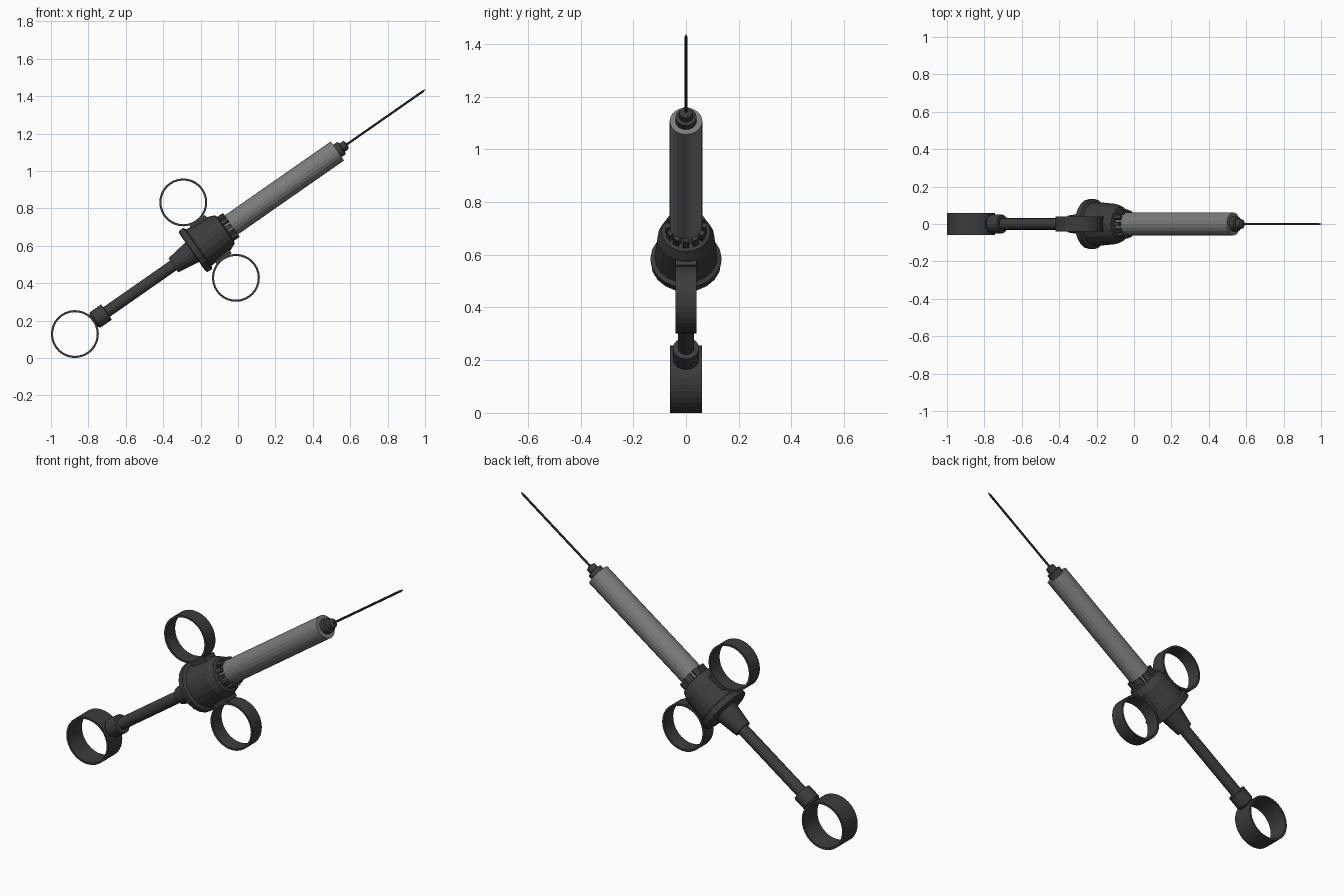
import bpy, bmesh, math
from mathutils import Matrix, Vector

if "Cube" in bpy.data.objects:
    bpy.data.objects.remove(bpy.data.objects["Cube"])

# The syringe is built along local +X (distance from the thumb ring centre), then tilted
ANGLE = math.radians(34.9)
TILT = Matrix.Translation((-0.872, 0, 0.128)) @ Matrix.Rotation(-ANGLE, 4, 'Y')


def material(name, v):
    m = bpy.data.materials.new(name)
    m.diffuse_color = (v, v, v, 1)
    m.use_nodes = True
    m.node_tree.nodes["Principled BSDF"].inputs["Base Color"].default_value = m.diffuse_color
    return m


DARK = material("dark_metal", 0.045)
LIGHT = material("grey_barrel", 0.2)


def finish(name, bm, mat):
    bmesh.ops.recalc_face_normals(bm, faces=bm.faces[:])
    me = bpy.data.meshes.new(name)
    bm.to_mesh(me)
    bm.free()
    me.transform(TILT)
    me.materials.append(mat)
    ob = bpy.data.objects.new(name, me)
    bpy.context.collection.objects.link(ob)
    return ob


def lathe(name, profile, sides, mat=DARK):
    """Closed turned part; profile is (distance along axis, radius)."""
    bm = bmesh.new()
    rings = []
    for s, r in profile:
        rings.append([bm.verts.new((s, r * math.cos(2 * math.pi * i / sides),
                                    r * math.sin(2 * math.pi * i / sides)))
                      for i in range(sides)])
    for a, b in zip(rings, rings[1:]):
        for i in range(sides):
            j = (i + 1) % sides
            bm.faces.new((a[i], a[j], b[j], b[i]))
    bm.faces.new(rings[0])
    bm.faces.new(rings[-1])
    return finish(name, bm, mat)


def finger_ring(name, s, n, half_width, outer=0.128, inner=0.117, sides=32):
    """Flat band with its hole facing the front."""
    bm = bmesh.new()
    section = [(outer, -half_width), (outer, half_width),
               (inner, half_width), (inner, -half_width)]
    loops = []
    for i in range(sides):
        a = 2 * math.pi * i / sides
        loops.append([bm.verts.new((s + r * math.cos(a), y, n + r * math.sin(a)))
                      for r, y in section])
    for i in range(sides):
        a, b = loops[i], loops[(i + 1) % sides]
        for k in range(4):
            m = (k + 1) % 4
            bm.faces.new((a[k], a[m], b[m], b[k]))
    return finish(name, bm, DARK)


def add_box(bm, centre, size, spin=0.0):
    mat = (Matrix.Rotation(spin, 4, 'X') @ Matrix.Translation(centre)
           @ Matrix.Diagonal(Vector((*size, 1))))
    bmesh.ops.create_cube(bm, size=1, matrix=mat)


# Thumb ring, its collar and the plunger rod
finger_ring("thumb_ring", 0, 0, 0.06)
lathe("thumb_collar", [(0.119, 0.038), (0.135, 0.05), (0.205, 0.05), (0.207, 0.034)], 16)
lathe("plunger_rod", [(0.19, 0.031), (0.72, 0.031)], 16)

# Body: rear sleeve, flange, tapered housing, chamfered nose
lathe("rear_sleeve", [(0.642, 0.046), (0.78, 0.066)], 20)
lathe("rear_flange", [(0.765, 0.12), (0.77, 0.133), (0.80, 0.135), (0.808, 0.12)], 20)
lathe("housing", [(0.79, 0.12), (0.94, 0.108), (0.978, 0.092), (0.985, 0.07)], 20)

# Finger rings with mounting tabs
for side, label in ((1, "upper"), (-1, "lower")):
    finger_ring(label + "_finger_ring", 0.878, side * 0.246, 0.04)
    bm = bmesh.new()
    add_box(bm, (0.885, 0, side * 0.112), (0.10, 0.08, 0.026))
    finish(label + "_ring_tab", bm, DARK)

# Castellated crown gripping the barrel
bm = bmesh.new()
TEETH = 12
for i in range(TEETH):
    add_box(bm, (0.995, 0, 0.069), (0.05, 0.022, 0.018), 2 * math.pi * i / TEETH)
finish("crown_teeth", bm, DARK)

# Barrel, nozzle hub and needle
lathe("barrel", [(0.96, 0.062), (1.711, 0.062)], 20, LIGHT)
lathe("nozzle_hub", [(1.70, 0.04), (1.738, 0.04), (1.742, 0.027),
                     (1.768, 0.025), (1.774, 0.012)], 16)
lathe("needle", [(1.76, 0.006), (2.265, 0.006), (2.283, 0.002)], 8)
